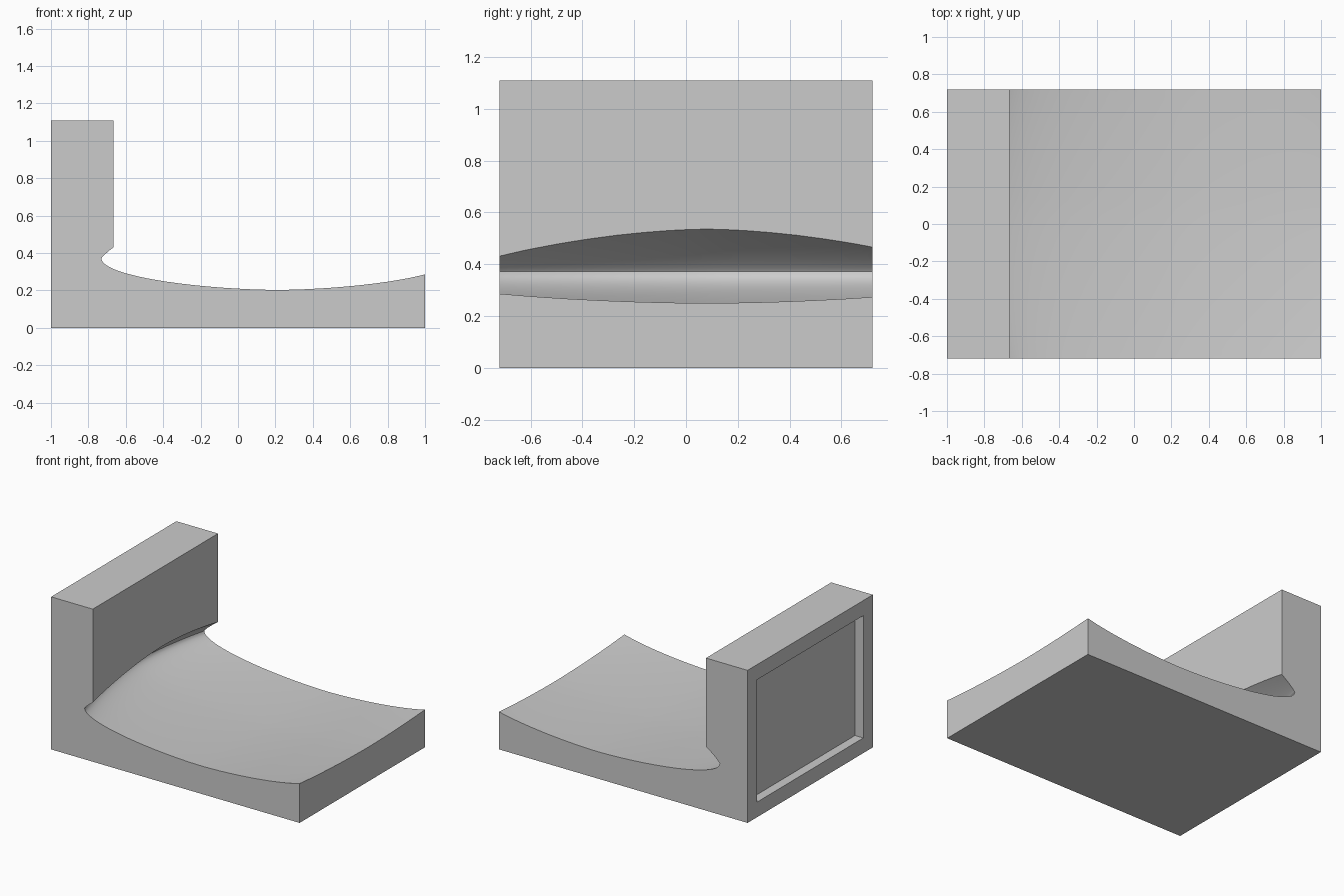
import bpy
import bmesh
import math

if "Cube" in bpy.data.objects:
    bpy.data.objects.remove(bpy.data.objects["Cube"], do_unlink=True)

HALF_Y = 0.72
HEIGHT = 1.11
WALL_X = -0.665
FRAME = 0.11

grey = bpy.data.materials.new("plain_grey")
grey.use_nodes = True
grey.diffuse_color = (0.6, 0.6, 0.6, 1)
grey.node_tree.nodes["Principled BSDF"].inputs["Base Color"].default_value = (0.6, 0.6, 0.6, 1)


def add_object(name, bm):
    mesh = bpy.data.meshes.new(name)
    bm.to_mesh(mesh)
    bm.free()
    mesh.materials.append(grey)
    obj = bpy.data.objects.new(name, mesh)
    bpy.context.collection.objects.link(obj)
    return obj


def box(name, low, high):
    bm = bmesh.new()
    bmesh.ops.create_cube(bm, size=1)
    for v in bm.verts:
        v.co = [lo if c < 0 else hi for c, lo, hi in zip(v.co, low, high)]
    return add_object(name, bm)


def spow(value, power):
    return math.copysign(abs(value) ** power, value)


def hollow(name, centre, half_x, half_y, depth, rise):
    """Rounded pillow shape, shallow below its rim and taller above it."""
    bm = bmesh.new()
    bmesh.ops.create_uvsphere(bm, u_segments=96, v_segments=48, radius=1)
    power = 2 / 1.7
    for v in bm.verts:
        x, y, z = v.co
        v.co = (centre[0] + half_x * spow(x, power),
                centre[1] + half_y * spow(y, power),
                centre[2] + (depth * z if z < 0 else rise * z ** 1.7))
    return add_object(name, bm)


# Solid block that becomes the seat and its upright back
body = box("seat_and_back", (-1, -HALF_Y, 0), (1, HALF_Y, HEIGHT))

# Cutters: space above the seat, dished seat with undercut, rear panel recess
cutters = [
    box("open_space_cutter", (WALL_X, -1, 0.4), (1.5, 1, 1.5)),
    hollow("seat_dish_cutter", (0.21, 0.08, 0.372), 1.08, 2.01, 0.19, 0.455),
    box("rear_recess_cutter", (-1.2, FRAME - HALF_Y, FRAME),
        (-0.933, HALF_Y - FRAME, HEIGHT - FRAME)),
]
bpy.context.view_layer.objects.active = body
for cutter in cutters:
    mod = body.modifiers.new(cutter.name, "BOOLEAN")
    mod.operation = "DIFFERENCE"
    mod.solver = "EXACT"
    mod.object = cutter
    bpy.ops.object.modifier_apply(modifier=mod.name)
for cutter in cutters:
    bpy.data.objects.remove(cutter, do_unlink=True)

# Smooth dish, crisp block edges
for obj in bpy.context.selected_objects:
    obj.select_set(False)
body.select_set(True)
bpy.ops.object.shade_smooth_by_angle(angle=math.radians(40))
